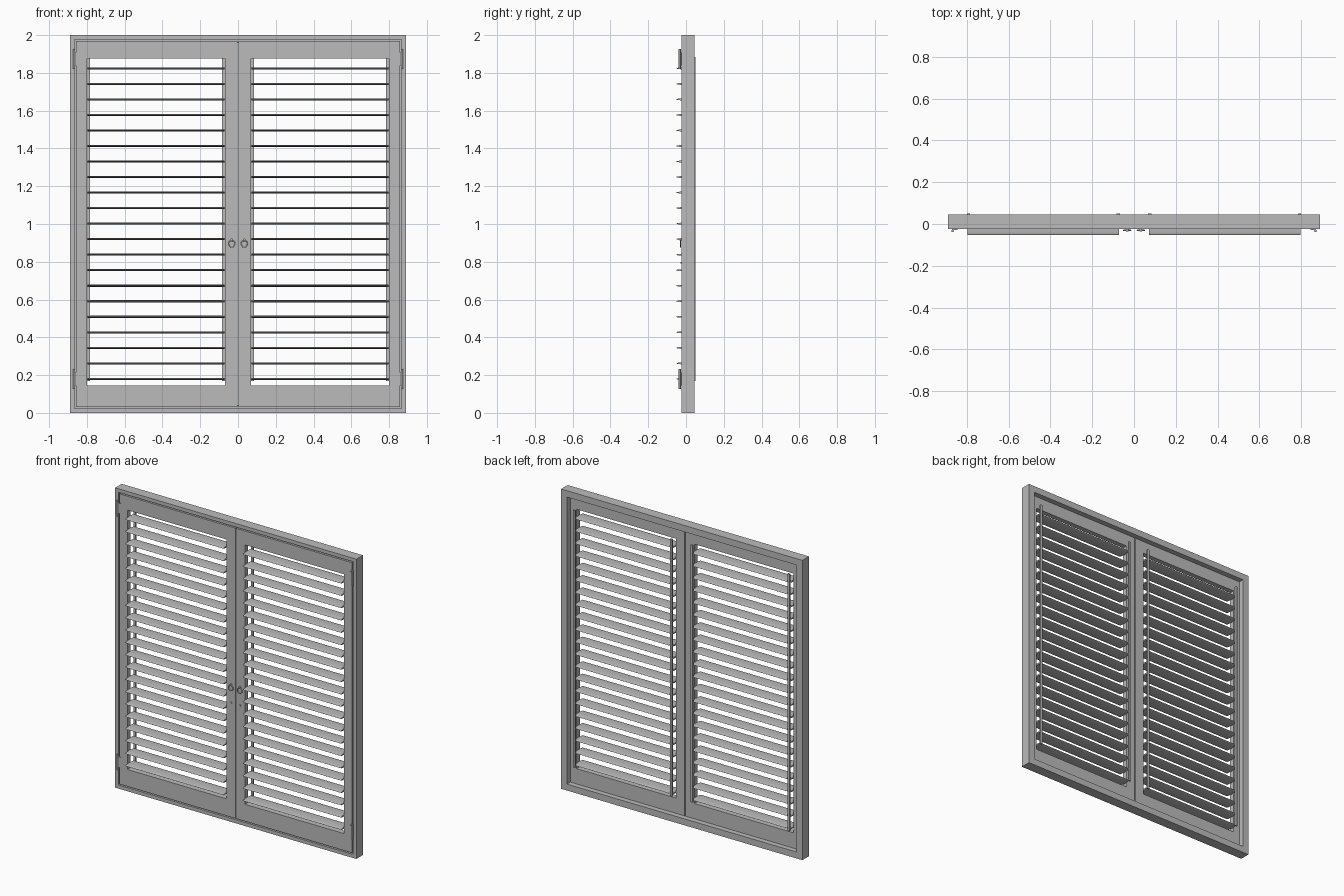
import bpy, bmesh, math
from mathutils import Matrix

if "Cube" in bpy.data.objects:
    bpy.data.objects.remove(bpy.data.objects["Cube"])

grey = bpy.data.materials.new("shutter grey")
grey.use_nodes = True
grey.diffuse_color = (0.5, 0.5, 0.5, 1)
grey.node_tree.nodes["Principled BSDF"].inputs["Base Color"].default_value = (0.5, 0.5, 0.5, 1)


def finish(name, bm, smooth=False):
    mesh = bpy.data.meshes.new(name)
    bmesh.ops.recalc_face_normals(bm, faces=bm.faces)
    bm.to_mesh(mesh)
    bm.free()
    mesh.materials.append(grey)
    obj = bpy.data.objects.new(name, mesh)
    bpy.context.collection.objects.link(obj)
    if smooth:
        bpy.ops.object.select_all(action='DESELECT')
        obj.select_set(True)
        bpy.context.view_layer.objects.active = obj
        bpy.ops.object.shade_smooth_by_angle()
    return obj


def box(bm, x0, x1, y0, y1, z0, z1):
    m = Matrix.Translation(((x0 + x1) / 2, (y0 + y1) / 2, (z0 + z1) / 2))
    bmesh.ops.create_cube(bm, size=1, matrix=m @ Matrix.Diagonal((x1 - x0, y1 - y0, z1 - z0, 1)))


def cylinder(bm, x, y, z, r, depth, axis='Z'):
    m = Matrix.Translation((x, y, z))
    if axis == 'Y':
        m = m @ Matrix.Rotation(math.pi / 2, 4, 'X')
    bmesh.ops.create_cone(bm, cap_ends=True, segments=16, radius1=r, radius2=r, depth=depth, matrix=m)


def extrude_x(bm, profile, x0, x1):
    rings = [[bm.verts.new((x, y, z)) for y, z in profile] for x in (x0, x1)]
    n = len(profile)
    for i in range(n):
        j = (i + 1) % n
        bm.faces.new((rings[0][i], rings[0][j], rings[1][j], rings[1][i]))
    for ring in rings:
        bm.faces.new(ring)


def border(bm, width, y0, y1):
    box(bm, -W, -W + width, y0, y1, 0, H)
    box(bm, W - width, W, y0, y1, 0, H)
    box(bm, -W + width, W - width, y0, y1, 0, width)
    box(bm, -W + width, W - width, y0, y1, H - width, H)


W, H = 0.89, 2.0
FRONT, MID, BACK = -0.024, 0.01, 0.045

# Outer frame, rebated so the leaves close against its back half
bm = bmesh.new()
border(bm, 0.024, FRONT, MID)
border(bm, 0.043, MID, BACK)
finish("outer_frame", bm)

IN, OUT = 0.068, 0.80
SLATS, LOW, STEP = 21, 0.18, 0.0822
lens = [(-0.006 + 0.046 * math.cos(a), 0.0055 * math.sin(a))
        for a in (2 * math.pi * i / 20 for i in range(20))]

for side, s in (("left", 1), ("right", -1)):
    def sbox(bm, x0, x1, *yz):
        box(bm, min(s * x0, s * x1), max(s * x0, s * x1), *yz)

    # Leaf stiles and rails
    bm = bmesh.new()
    sbox(bm, 0.003, IN, FRONT, MID, 0.032, 1.968)
    sbox(bm, OUT, 0.858, FRONT, MID, 0.032, 1.968)
    sbox(bm, IN, OUT, FRONT, MID, 0.032, 0.145)
    sbox(bm, IN, OUT, FRONT, MID, 1.875, 1.968)
    finish(side + "_leaf", bm)

    # Louvre slats
    bm = bmesh.new()
    for i in range(SLATS):
        z = LOW + i * STEP
        extrude_x(bm, [(y, z + dz) for y, dz in lens], s * (IN + 0.004), s * (OUT - 0.004))
    finish(side + "_slats", bm, True)

    # Pivot pins and the tilt strips joining the slats at the back
    bm = bmesh.new()
    for x in (IN, OUT):
        for i in range(SLATS):
            z = LOW + i * STEP
            box(bm, s * x - 0.006, s * x + 0.006, -0.010, -0.002, z - 0.004, z + 0.004)
    finish(side + "_pivots", bm)
    bm = bmesh.new()
    for x in (IN, OUT - 0.016):
        sbox(bm, x, x + 0.016, 0.040, 0.050, 0.17, 1.885)
    finish(side + "_tilt_strips", bm)

    # Hinges
    bm = bmesh.new()
    for z in (0.18, 1.873):
        cylinder(bm, s * 0.868, -0.033, z, 0.006, 0.105)
        sbox(bm, 0.845, 0.868, -0.028, FRONT, z - 0.035, z + 0.035)
    finish(side + "_hinges", bm, True)

    # Ring pull with its boss and the lock stud below
    bm = bmesh.new()
    cylinder(bm, s * 0.033, -0.029, 0.918, 0.006, 0.012, 'Y')
    cylinder(bm, s * 0.033, -0.027, 0.795, 0.005, 0.006, 'Y')
    finish(side + "_pull_boss", bm, True)
    bpy.ops.mesh.primitive_torus_add(location=(s * 0.033, -0.030, 0.895), rotation=(math.pi / 2, 0, 0),
                                     major_radius=0.017, minor_radius=0.003,
                                     major_segments=24, minor_segments=8)
    ring = bpy.context.object
    ring.name = side + "_ring_pull"
    ring.data.materials.append(grey)
    bpy.ops.object.shade_smooth_by_angle()
